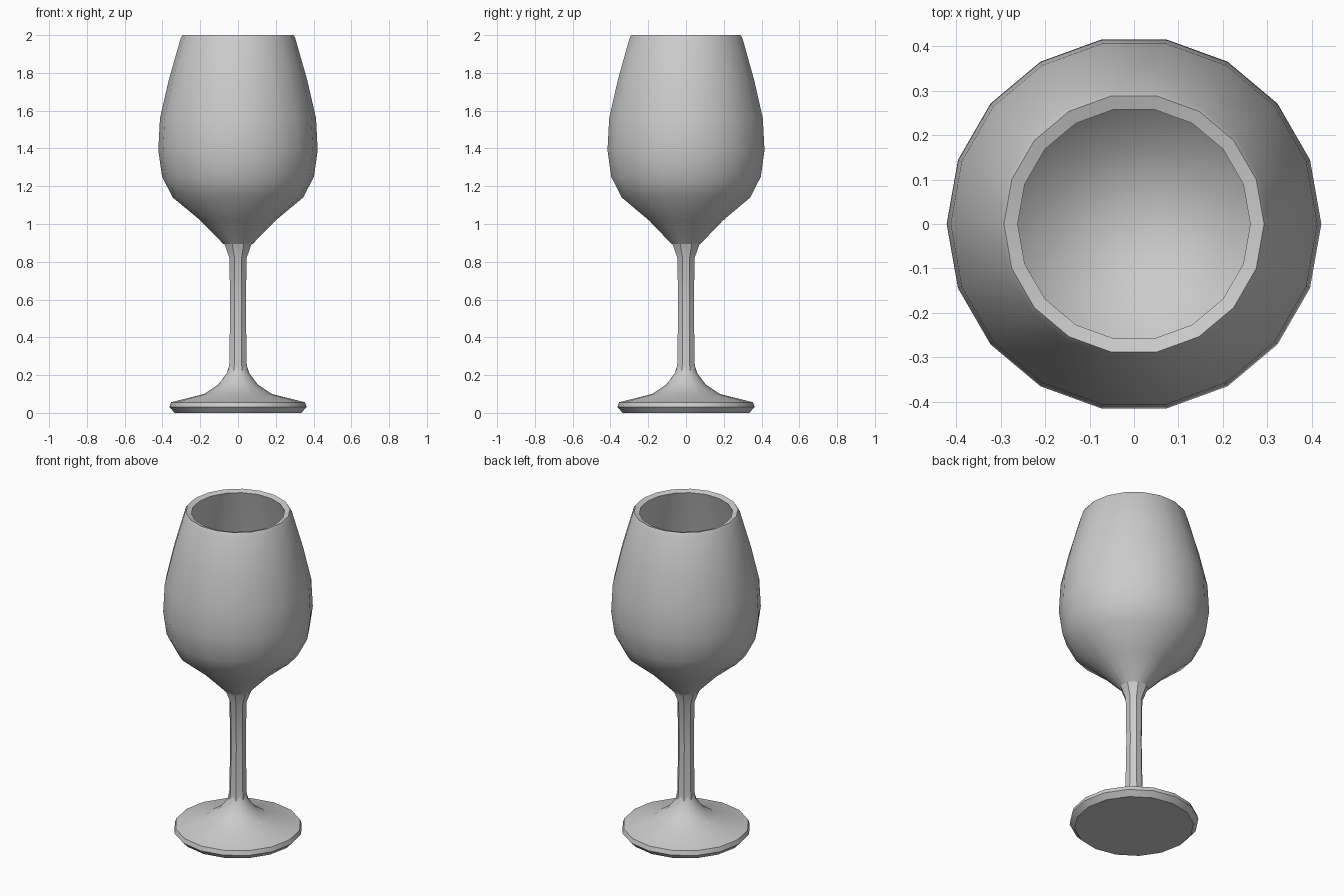
import bpy
import bmesh
from math import radians, cos, sin, tau

cube = bpy.data.objects.get("Cube")
if cube:
    bpy.data.objects.remove(cube, do_unlink=True)

# One neutral grey for the whole glass
GREY = (0.6, 0.6, 0.6, 1.0)
grey = bpy.data.materials.new("plain_grey")
grey.use_nodes = True
grey.diffuse_color = GREY
grey.node_tree.nodes["Principled BSDF"].inputs["Base Color"].default_value = GREY


def lathe(name, profile, sides, sharp, turn=0.0):
    """Revolve (radius, height) points about z; zero radius closes the end."""
    bm = bmesh.new()
    rings = []
    for r, z in profile:
        ring = []
        for i in range(sides if r else 1):
            a = tau * (i + turn) / sides
            ring.append(bm.verts.new((r * cos(a), r * sin(a), z)))
        rings.append(ring)
    for low, high in zip(rings, rings[1:]):
        for i in range(sides):
            j = (i + 1) % sides
            corners = [low[i % len(low)], low[j % len(low)],
                       high[j % len(high)], high[i % len(high)]]
            bm.faces.new(list(dict.fromkeys(corners)))
    mesh = bpy.data.meshes.new(name)
    bm.to_mesh(mesh)
    bm.free()
    mesh.materials.append(grey)
    obj = bpy.data.objects.new(name, mesh)
    bpy.context.collection.objects.link(obj)
    bpy.ops.object.select_all(action='DESELECT')
    obj.select_set(True)
    bpy.context.view_layer.objects.active = obj
    bpy.ops.object.shade_smooth_by_angle(angle=radians(sharp))
    return obj


# Foot: flat underside, bevelled edge, flared top
lathe("foot", [(0, 0), (0.335, 0), (0.363, 0.03), (0.355, 0.056),
               (0.18, 0.1), (0.105, 0.15), (0.06, 0.21), (0.047, 0.25)],
      16, 35)

# Stem: faceted column, flared under the bowl
lathe("stem", [(0.06, 0.2), (0.05, 0.26), (0.045, 0.55),
               (0.049, 0.82), (0.08, 0.9)], 8, 40, 0.5)

# Bowl: outer wall up to the rim, then the inner wall down to the centre
lathe("bowl", [(0.078, 0.895), (0.2, 1.02), (0.345, 1.14), (0.402, 1.25),
               (0.422, 1.39), (0.413, 1.56), (0.367, 1.76), (0.303, 1.985),
               (0.293, 2.0), (0.262, 1.99),
               (0.33, 1.74), (0.373, 1.55), (0.38, 1.4), (0.362, 1.27),
               (0.31, 1.17), (0.18, 1.06), (0, 0.97)],
      18, 35)
